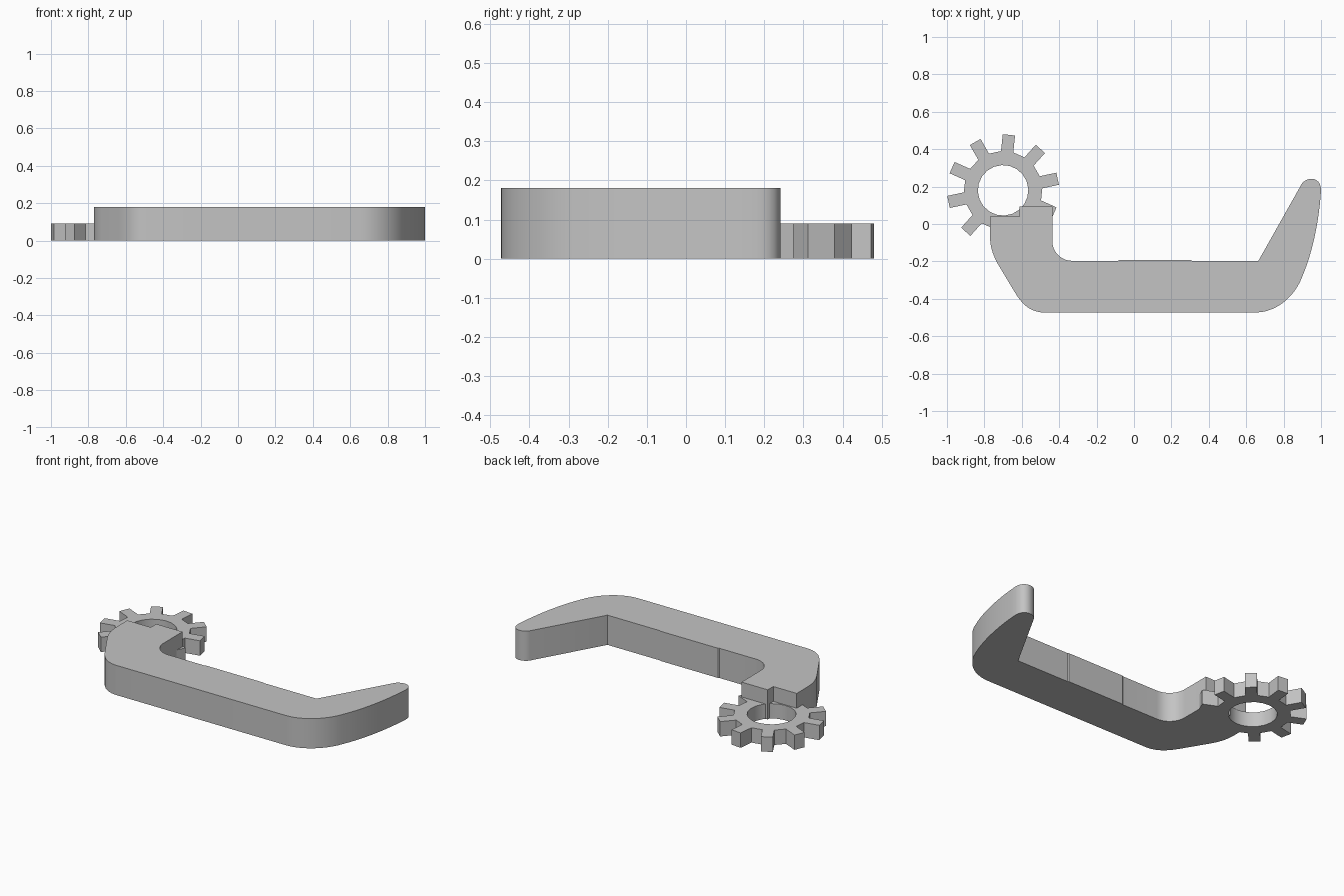
import bpy, bmesh, math
from mathutils import Vector
from mathutils.geometry import interpolate_bezier

cube = bpy.data.objects.get("Cube")
if cube:
    bpy.data.objects.remove(cube, do_unlink=True)

grey = bpy.data.materials.new("plain grey")
grey.use_nodes = True
colour = (0.55, 0.55, 0.55, 1)
grey.diffuse_color = colour
grey.node_tree.nodes["Principled BSDF"].inputs["Base Color"].default_value = colour


def finish(name, bm, height):
    """Extrude the flat faces upward and make a smooth-shaded object."""
    geom = bmesh.ops.extrude_face_region(bm, geom=bm.faces[:], use_keep_orig=True)["geom"]
    verts = [v for v in geom if isinstance(v, bmesh.types.BMVert)]
    bmesh.ops.translate(bm, verts=verts, vec=(0, 0, height))
    bmesh.ops.recalc_face_normals(bm, faces=bm.faces[:])
    mesh = bpy.data.meshes.new(name)
    bm.to_mesh(mesh)
    bm.free()
    mesh.materials.append(grey)
    obj = bpy.data.objects.new(name, mesh)
    bpy.context.collection.objects.link(obj)
    bpy.ops.object.select_all(action='DESELECT')
    obj.select_set(True)
    bpy.context.view_layer.objects.active = obj
    bpy.ops.object.shade_smooth_by_angle(angle=math.radians(25))


def bend(a, ha, hb, b, steps=12):
    """Points along a curved corner."""
    return [tuple(p) for p in interpolate_bezier(
        *[Vector((x, y, 0)) for x, y in (a, ha, hb, b)], steps)]


def point(x, y):
    return [(x, y, 0)]


# Curved handle with a stepped end and a pointed, rounded far tip
outline = (
    point(-0.77, 0.04)
    + bend((-0.77, -0.06), (-0.77, -0.12), (-0.755, -0.165), (-0.73, -0.21))
    + bend((-0.64, -0.36), (-0.605, -0.42), (-0.56, -0.473), (-0.48, -0.473))
    + bend((0.65, -0.473), (0.76, -0.473), (0.86, -0.39), (0.90, -0.28))
    + bend((0.90, -0.28), (0.96, -0.14), (0.99, 0.03), (1.0, 0.18))[1:]
    + bend((1.0, 0.18), (1.0, 0.255), (0.925, 0.255), (0.897, 0.215))[1:]
    + point(0.665, -0.197) + point(0.31, -0.197) + point(0.305, -0.193)
    + point(-0.08, -0.193) + point(-0.085, -0.197)
    + bend((-0.33, -0.197), (-0.39, -0.197), (-0.437, -0.15), (-0.437, -0.09))
    + point(-0.437, 0.093) + point(-0.613, 0.093) + point(-0.613, 0.04))
bm = bmesh.new()
bm.faces.new([bm.verts.new(p) for p in outline])
finish("handle", bm, 0.18)

# Ten-toothed gear ring, half as thick as the handle
CENTRE = Vector((-0.70, 0.18, 0))
TEETH, HOLE, ROOT, TIP, HALF = 10, 0.135, 0.21, 0.30, 0.033
bm = bmesh.new()


def tooth(angle):
    out = Vector((math.cos(angle), math.sin(angle), 0))
    side = Vector((-out.y, out.x, 0))
    pair = {}
    for radius, half in ((HOLE, HOLE * math.sin(math.pi / 20)), (ROOT, HALF), (TIP, HALF)):
        reach = math.sqrt(radius ** 2 - half ** 2)
        pair[radius] = [bm.verts.new(CENTRE + out * reach + side * half * s) for s in (-1, 1)]
    return pair


teeth = [tooth(math.radians(12) + math.tau * i / TEETH) for i in range(TEETH)]
for i, t in enumerate(teeth):
    following = teeth[(i + 1) % TEETH]
    for low, high in ((HOLE, ROOT), (ROOT, TIP)):
        bm.faces.new((t[low][0], t[high][0], t[high][1], t[low][1]))
    bm.faces.new((t[HOLE][1], t[ROOT][1], following[ROOT][0], following[HOLE][0]))
finish("gear", bm, 0.09)
